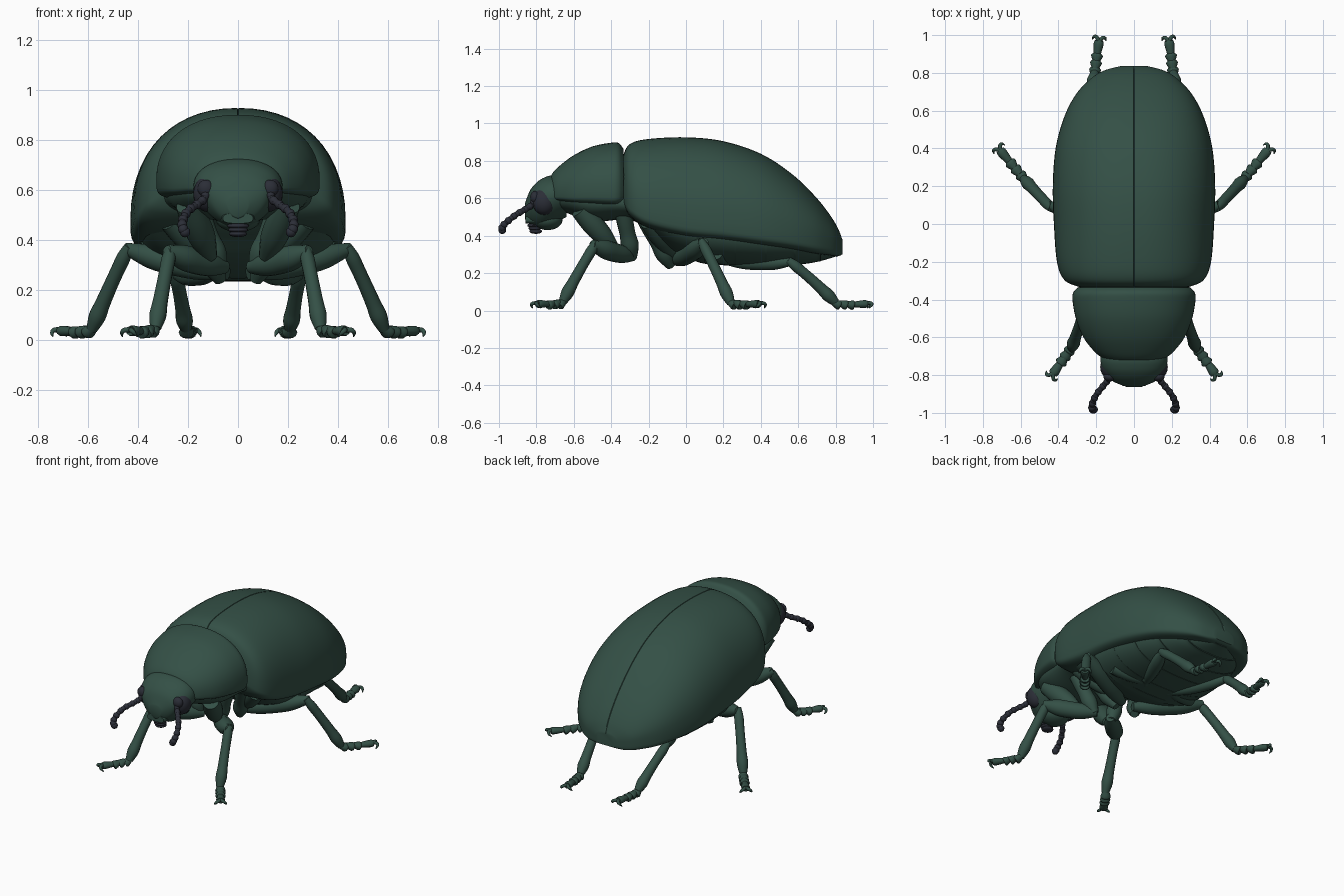
import bpy, bmesh, math
from mathutils import Vector


def material(name, col):
    m = bpy.data.materials.new(name)
    m.diffuse_color = (*col, 1)
    return m


GREEN = material("dark green shell", (0.034, 0.080, 0.061))
DARK = material("blue black", (0.024, 0.027, 0.038))
UP = Vector((0, 0, 1))


def spline(pts, sub):
    # Catmull-Rom through tuples of any size
    out = []
    n = len(pts)
    for i in range(n - 1):
        a, b, c, d = pts[max(i - 1, 0)], pts[i], pts[i + 1], pts[min(i + 2, n - 1)]
        for k in range(sub):
            t = k / sub
            out.append(tuple(0.5 * (2 * q + (r - p) * t + (2 * p - 5 * q + 4 * r - s) * t * t
                                    + (3 * q - p - 3 * r + s) * t ** 3)
                             for p, q, r, s in zip(a, b, c, d)))
    out.append(tuple(pts[-1]))
    return out


def skin(name, rings, mat, angle=40):
    bm = bmesh.new()
    vr = [[bm.verts.new(p) for p in r] for r in rings]
    n = len(vr[0])
    for a, b in zip(vr, vr[1:]):
        for i in range(n):
            j = (i + 1) % n
            bm.faces.new((a[i], a[j], b[j], b[i]))
    bm.faces.new(vr[0])
    bm.faces.new(vr[-1][::-1])
    bmesh.ops.recalc_face_normals(bm, faces=bm.faces)
    return finish(name, bm, mat, angle)


def finish(name, bm, mat, angle=40):
    me = bpy.data.meshes.new(name)
    bm.to_mesh(me)
    bm.free()
    me.materials.append(mat)
    ob = bpy.data.objects.new(name, me)
    bpy.context.collection.objects.link(ob)
    bpy.ops.object.select_all(action='DESELECT')
    ob.select_set(True)
    bpy.context.view_layer.objects.active = ob
    bpy.ops.object.shade_smooth_by_angle(angle=math.radians(angle))
    return ob


def loft(name, stations, mat, top=2.2, bottom=2.2, seam=False, sub=6, n=56):
    # stations: y, half width, top z, widest z, bottom z
    rings = []
    for y, w, zt, zm, zb in spline(stations, sub):
        ring = []
        for i in range(n):
            a = 2 * math.pi * i / n
            s, c = math.sin(a), math.cos(a)
            e = top if c >= 0 else bottom
            x = w * math.copysign(abs(s) ** (2 / e), s)
            z = zm + (zt - zm if c >= 0 else zm - zb) * math.copysign(abs(c) ** (2 / e), c)
            if seam and i == 0:
                ring += [(-0.0025, y, z), (0, y, z - 0.006), (0.0025, y, z)]
            else:
                ring.append((x, y, z))
        rings.append(ring)
    return skin(name, rings, mat)


def tube(name, pts, mat, sub=5, n=14, flat=1.0):
    # pts: x, y, z, radius
    path = spline(pts, sub)
    rings = []
    for i, p in enumerate(path):
        t = Vector(path[min(i + 1, len(path) - 1)][:3]) - Vector(path[max(i - 1, 0)][:3])
        t.normalize()
        u = t.cross(UP).normalized()
        v = u.cross(t)
        r = max(p[3], 0.001)
        rings.append([Vector(p[:3]) + u * (r * flat * math.cos(2 * math.pi * k / n))
                      + v * (r * math.sin(2 * math.pi * k / n)) for k in range(n)])
    return skin(name, rings, mat, 50)


def limb(name, a, b, size, profile, bow=0):
    # straight or slightly bowed limb with a relative radius profile
    last = len(profile) - 1
    tube(name, [(*(a.lerp(b, i / last) + UP * bow * math.sin(math.pi * i / last)), size * r)
                for i, r in enumerate(profile)], GREEN, sub=4)


def ball(name, loc, scale, mat):
    bm = bmesh.new()
    bmesh.ops.create_uvsphere(bm, u_segments=24, v_segments=14, radius=1)
    for v in bm.verts:
        v.co = Vector(loc) + Vector([a * b for a, b in zip(v.co, scale)])
    return finish(name, bm, mat)


# wing cases with centre seam
loft("wing_cases", [
    (-0.335, 0.25, 0.80, 0.63, 0.59), (-0.33, 0.30, 0.845, 0.61, 0.56),
    (-0.295, 0.37, 0.893, 0.58, 0.50), (-0.2, 0.408, 0.917, 0.54, 0.44),
    (0, 0.424, 0.926, 0.50, 0.39), (0.2, 0.43, 0.905, 0.475, 0.37),
    (0.4, 0.415, 0.838, 0.445, 0.345), (0.56, 0.372, 0.735, 0.42, 0.325),
    (0.68, 0.312, 0.622, 0.40, 0.305), (0.76, 0.24, 0.525, 0.38, 0.295),
    (0.81, 0.165, 0.445, 0.36, 0.29), (0.836, 0.07, 0.38, 0.34, 0.3)],
    GREEN, 2.2, 6, seam=True)

# shield behind the head
loft("thorax_shield", [
    (-0.722, 0.12, 0.70, 0.62, 0.60), (-0.718, 0.15, 0.728, 0.62, 0.59),
    (-0.68, 0.205, 0.77, 0.625, 0.585), (-0.6, 0.268, 0.83, 0.63, 0.572),
    (-0.5, 0.308, 0.877, 0.64, 0.563), (-0.4, 0.326, 0.897, 0.64, 0.557),
    (-0.36, 0.320, 0.895, 0.64, 0.562), (-0.335, 0.295, 0.865, 0.64, 0.575)],
    GREEN, 2.2, 5)
loft("waist", [(-0.4, 0.28, 0.83, 0.64, 0.52), (-0.26, 0.29, 0.83, 0.62, 0.50)],
     GREEN, sub=2)

# underside
loft("underbody", [
    (-0.72, 0.11, 0.64, 0.60, 0.55), (-0.62, 0.225, 0.65, 0.60, 0.515),
    (-0.5, 0.275, 0.66, 0.59, 0.475), (-0.3, 0.30, 0.66, 0.57, 0.485),
    (-0.2, 0.36, 0.6, 0.52, 0.42), (-0.08, 0.385, 0.6, 0.48, 0.32),
    (0.06, 0.395, 0.6, 0.46, 0.26), (0.14, 0.39, 0.6, 0.44, 0.245)], GREEN, 2.2, 2.3)

# belly plates, each one overlapping the next
belly = spline([(0.1, 0.395, 0.55, 0.44, 0.25), (0.3, 0.385, 0.5, 0.42, 0.236),
                (0.5, 0.345, 0.45, 0.40, 0.236), (0.68, 0.25, 0.42, 0.37, 0.256),
                (0.8, 0.09, 0.36, 0.33, 0.288)], 5)
for i in range(5):
    seg = belly[i * 4:i * 4 + 5]
    y, w, zt, zm, zb = seg[-1]
    loft("belly_plate_%d" % (i + 1), seg + [(y + 0.01, w, zt, zm, zb - 0.002)],
         GREEN, 2.2, 2.4, sub=2)

# head and mouth
loft("head", [
    (-0.64, 0.165, 0.70, 0.61, 0.50), (-0.71, 0.178, 0.722, 0.61, 0.465),
    (-0.76, 0.168, 0.71, 0.605, 0.445), (-0.80, 0.143, 0.683, 0.595, 0.445),
    (-0.835, 0.108, 0.64, 0.575, 0.46), (-0.862, 0.04, 0.57, 0.54, 0.49)], GREEN, 2.2, 1.7)
loft("upper_lip", [
    (-0.76, 0.08, 0.52, 0.49, 0.46), (-0.858, 0.06, 0.505, 0.485, 0.465)], GREEN, 3, 3)
for k in range(3):
    ball("mouth_part_%d" % (k + 1), (0, -0.815 + 0.006 * k, 0.455 - 0.016 * k),
         (0.044 - 0.004 * k, 0.034, 0.013), DARK)
ball("chin", (0, -0.74, 0.485), (0.09, 0.08, 0.055), GREEN)

# leg joints: hip, base and thigh from-to, knee, ankle, toe
LEGS = {
    "front": [(0.20, -0.57, 0.54), (0.11, -0.38, 0.33), (0.17, -0.34, 0.54), (0.065, -0.285, 0.28),
              (0.05, -0.28, 0.29), (0.285, -0.50, 0.355), (0.268, -0.475, 0.37),
              (0.33, -0.66, 0.045), (0.43, -0.795, 0.035)],
    "middle": [(0.27, -0.2, 0.48), (0.09, -0.06, 0.30), (0.19, -0.22, 0.49), (0.07, -0.08, 0.235),
               (0.04, -0.06, 0.265), (0.45, 0.10, 0.365), (0.435, 0.08, 0.375),
               (0.585, 0.24, 0.04), (0.71, 0.392, 0.035)],
    "hind": [(0.30, 0.16, 0.31), (0.06, 0.23, 0.27), (0.07, 0.19, 0.28), (0.14, 0.29, 0.265),
             (0.09, 0.21, 0.265), (0.25, 0.57, 0.26), (0.25, 0.545, 0.27),
             (0.208, 0.80, 0.042), (0.185, 0.97, 0.035)]}

for side, s in (("right", 1), ("left", -1)):
    for leg, joints in LEGS.items():
        nm = side + "_" + leg + "_"
        j = [Vector((x * s, y, z)) for x, y, z in joints]
        fat = 0.78 if leg == "hind" else 1
        limb(nm + "hip", j[0], j[1], 0.055 * fat, (0.9, 1.05, 0.95, 0.5))
        limb(nm + "base", j[2], j[3], 0.047 * fat, (0.95, 0.95, 0.9, 1, 0.5))
        limb(nm + "thigh", j[4], j[5], 0.051 * fat, (0.5, 0.9, 1, 0.95, 0.45), -0.01 * fat)
        limb(nm + "shin", j[6], j[7], 0.034, (0.55, 0.82, 0.82, 0.82, 0.85, 0.9, 1, 0.65), 0.008)

        # foot of flared joints and two hooked claws
        toe = j[8]
        start = j[7].lerp(j[6], 0.06)
        for k in range(4):
            p, q = (start.lerp(toe, c) for c in ((k * 0.2), (k * 0.2 + 0.2 if k < 3 else 0.97)))
            p.z, q.z = max(p.z - 0.012, 0.032), 0.027 if k < 3 else 0.035
            r = 0.026 if k < 3 else 0.022
            tube(nm + "foot_joint_%d" % (k + 1),
                 [(*p, 0.015), (*p.lerp(q, 0.8), r), (*(q + (q - p) * 0.08), r * 0.85)],
                 GREEN, sub=3, n=10, flat=1.2)
        f = (toe - start).normalized()
        w = f.cross(UP).normalized()
        for c in (1, -1):
            hook = [(-0.005, 0, 0.003, 0.011), (0.018, 0.016, 0.006, 0.010),
                    (0.018, 0.030, -0.005, 0.008), (0.004, 0.036, -0.022, 0.002)]
            tube(nm + "claw", [(*(toe + f * u + w * (v * c) + UP * h), r) for u, v, h, r in hook],
                 GREEN, sub=3, n=8)

    # eyes
    ball(side + "_eye", (0.122 * s, -0.758, 0.583), (0.057, 0.064, 0.072), DARK)
    # feelers: string of beads along a drooping curve
    curve = [(0.125, -0.81, 0.60), (0.135, -0.825, 0.565), (0.165, -0.86, 0.54),
             (0.20, -0.905, 0.515), (0.22, -0.95, 0.48), (0.222, -0.98, 0.45),
             (0.212, -0.982, 0.43)]
    path = spline([(x * s, y, z) for x, y, z in curve], 3)
    ball(side + "_feeler_base", (0.128 * s, -0.808, 0.605), (0.034, 0.025, 0.034), DARK)
    tube(side + "_feeler", [(*p, 0.015) for p in path], DARK, sub=1, n=10)
    for k, p in enumerate(path[2::2]):
        r = 0.0175 + 0.0004 * k
        ball(side + "_feeler_bead_%d" % (k + 1), p, (r, r, r), DARK)
